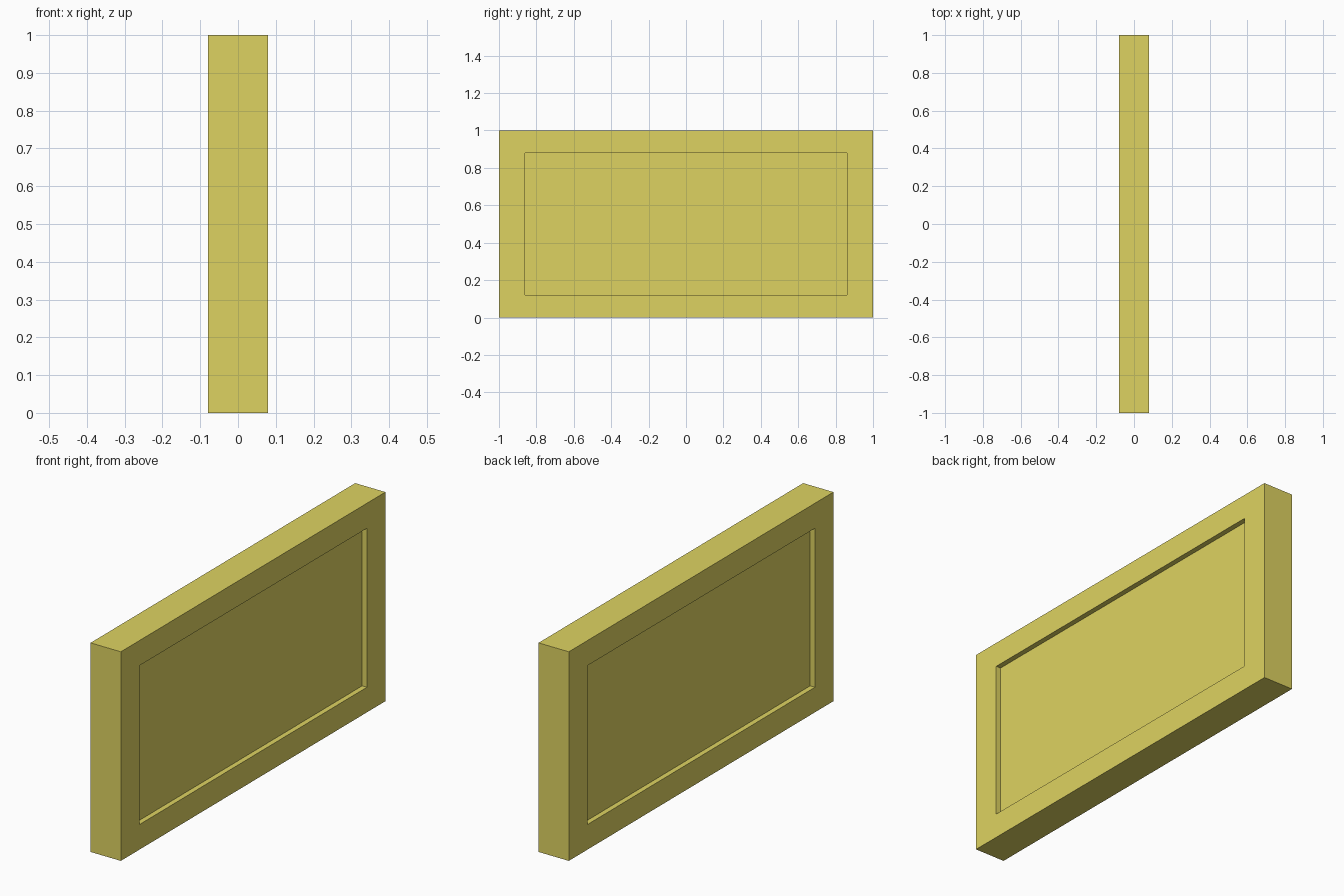
import bpy, bmesh
from mathutils import Vector

if "Cube" in bpy.data.objects:
    bpy.data.objects.remove(bpy.data.objects["Cube"])

HX, LIP, DEPTH = 0.08, 0.14, 0.025

mat = bpy.data.materials.new("yellow")
mat.diffuse_color = (0.73, 0.65, 0.12, 1)
mat.use_nodes = True
mat.node_tree.nodes["Principled BSDF"].inputs["Base Color"].default_value = mat.diffuse_color


def slab():
    """Whole wall panel: loft of rectangles, recessed on both broad faces."""
    bm = bmesh.new()
    outer, inner = (1.0, 0.0, 1.0), (1.0 - LIP, 0.12, 0.88)
    floor = HX - DEPTH
    sections = [(-floor, inner), (-HX, inner), (-HX, outer),
                (HX, outer), (HX, inner), (floor, inner)]
    rings = []
    for x, (w, lo, hi) in sections:
        rings.append([bm.verts.new((x, y, z)) for y, z in
                      ((-w, lo), (w, lo), (w, hi), (-w, hi))])
    for a, b in zip(rings, rings[1:]):
        for i in range(4):
            j = (i + 1) % 4
            bm.faces.new((a[i], a[j], b[j], b[i]))
    bm.faces.new(rings[0])
    bm.faces.new(rings[-1])
    bmesh.ops.recalc_face_normals(bm, faces=bm.faces[:])
    return bm


def plane(f1, f2, back):
    """Crack plane through two points on the +x face and one on the -x face."""
    a, b, c = Vector((HX, *f1)), Vector((HX, *f2)), Vector((-HX, *back))
    return a, (b - a).cross(c - a).normalized()


# Junction lines where three main cracks meet (+x face, -x face)
Uf, Ub = (0.32, 0.635), (0.343, 0.682)
Vf, Vb = (0.14, 0.415), (0.118, 0.407)
Wf, Wb = (-0.29, 0.095), (-0.338, 0.062)

CRACKS = {
    # main cracks
    "PQ": plane(Uf, (0.41, 1), Ub),
    "QR": plane(Uf, (1, 0), Ub),
    "PR": plane(Uf, Vf, Ub),
    "PS": plane(Vf, (-1, 0.595), Vb),
    "RS": plane(Vf, (0.01, 0), Vb),
    # secondary cracks
    "B": plane((-0.57, 1), (-0.635, 0.54), (-0.53, 1)),
    "C": plane((-0.115, 1), (0.045, 0.43), (-0.155, 1)),
    "J": plane((1, 0.74), (0.795, 0.2), (1, 0.82)),
    "K": plane((0.8, 1), (1, 0.935), (0.445, 1)),
    "L": plane((0.845, 0.155), (0.838, 0), (0.76, 0)),
    "I": plane((0.6, 0.37), (0.395, 0), (0.55, 0)),
    "H": plane((-0.87, 0.56), (-1, 0.315), (-1, 0.35)),
    "GU": plane(Wf, (-0.73, 0.55), Wb),
    "GL": plane(Wf, (-0.325, 0), Wb),
    "F": plane(Wf, (0.13, 0.39), Wb),
}

# Each shard: name, a point inside it (y, z), cracks that bound it
P, Q, R, S = "PQ PR PS ", "PQ QR ", "PR QR RS ", "PS RS "
SHARDS = [
    ("top_left", (-0.85, 0.8), P + "B"),
    ("top_mid_left", (-0.35, 0.8), P + "B C"),
    ("top_middle", (0.15, 0.8), P + "C"),
    ("top_right", (0.7, 0.6), Q + "K J"),
    ("top_corner", (0.97, 0.98), Q + "K"),
    ("right_edge", (0.97, 0.3), Q + "K J"),
    ("bottom_corner", (0.95, 0.01), R + "L"),
    ("bottom_right", (0.72, 0.1), R + "L I"),
    ("bottom_middle", (0.25, 0.3), R + "I"),
    ("bottom_mid_left", (-0.1, 0.1), S + "F GL"),
    ("centre", (-0.3, 0.3), S + "F GU"),
    ("bottom_left", (-0.6, 0.2), S + "GU GL H"),
    ("left_edge", (-0.98, 0.5), S + "H"),
]


def shard(name, seed, cracks):
    """Cut one shard out of the slab, capping every cut."""
    bm = slab()
    for key in cracks.split():
        co, no = CRACKS[key]
        if (Vector((0, *seed)) - co).dot(no) > 0:
            no = -no
        bmesh.ops.bisect_plane(bm, geom=bm.verts[:] + bm.edges[:] + bm.faces[:],
                               dist=1e-5, plane_co=co, plane_no=no,
                               clear_outer=True)
        rim = [e for e in bm.edges if e.is_boundary]
        if rim:
            bmesh.ops.holes_fill(bm, edges=rim, sides=0)
    bmesh.ops.recalc_face_normals(bm, faces=bm.faces[:])
    me = bpy.data.meshes.new("shard_" + name)
    bm.to_mesh(me)
    bm.free()
    me.materials.append(mat)
    ob = bpy.data.objects.new("shard_" + name, me)
    bpy.context.collection.objects.link(ob)


for spec in SHARDS:
    shard(*spec)
